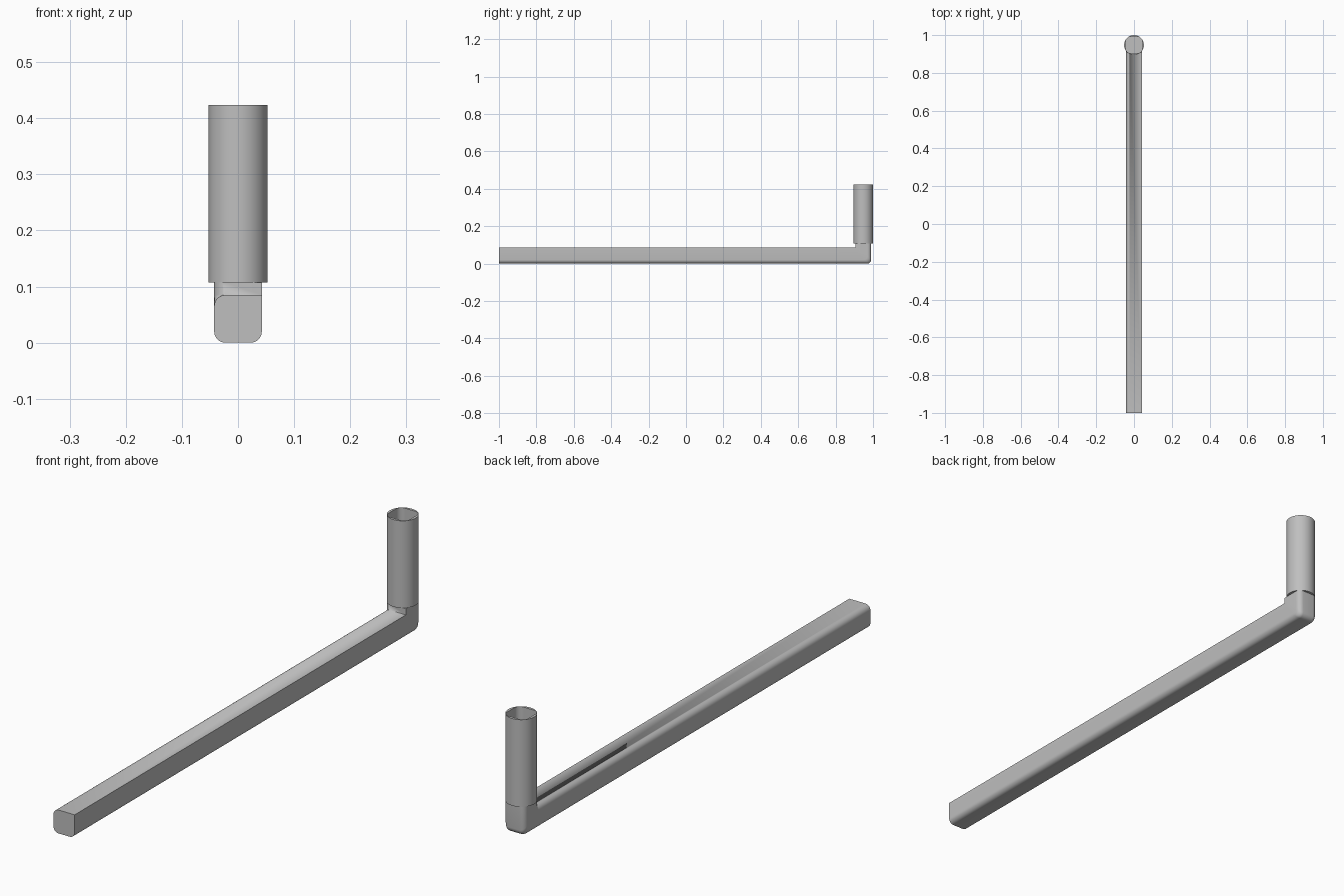
import bpy, bmesh, math

if "Cube" in bpy.data.objects:
    bpy.data.objects.remove(bpy.data.objects["Cube"])

HALF = 0.0425      # half width of the square bar
ROUND = 0.02       # corner radius of the bar
POST_Y = 0.9475    # centre of the upright
SLEEVE_R = 0.0525
SLEEVE_Z0, SLEEVE_Z1 = 0.107, 0.424

grey = bpy.data.materials.new("metal_grey")
grey.diffuse_color = (0.52, 0.52, 0.52, 1)
grey.use_nodes = True
grey.node_tree.nodes["Principled BSDF"].inputs["Base Color"].default_value = grey.diffuse_color


def finish(bm, name):
    bmesh.ops.remove_doubles(bm, verts=bm.verts, dist=1e-5)
    bmesh.ops.recalc_face_normals(bm, faces=bm.faces)
    mesh = bpy.data.meshes.new(name)
    bm.to_mesh(mesh)
    bm.free()
    mesh.materials.append(grey)
    obj = bpy.data.objects.new(name, mesh)
    bpy.context.collection.objects.link(obj)
    bpy.ops.object.select_all(action='DESELECT')
    bpy.context.view_layer.objects.active = obj
    obj.select_set(True)
    bpy.ops.object.shade_smooth_by_angle(angle=math.radians(30))
    return obj


def bridge(bm, a, b):
    n = len(a)
    for i in range(n):
        bm.faces.new((a[i], a[(i + 1) % n], b[(i + 1) % n], b[i]))


# Bar section as (x, distance from the inner side): three round corners, one sharp
section = [(HALF, 0.0)]
k, steps = HALF - ROUND, 6
for cx, cd, start in ((-k, HALF - k, 270), (-k, HALF + k, 180), (k, HALF + k, 90)):
    for i in range(steps + 1):
        a = math.radians(start - 90 * i / steps)
        section.append((cx + ROUND * math.cos(a), cd + ROUND * math.sin(a)))

# Bent bar: section swept along the arm, round the elbow and up the short post
inner_y, inner_z = POST_Y - HALF, 2 * HALF
rings = [[(x, -1.0, inner_z - d) for x, d in section]]
for i in range(steps + 1):
    a = math.radians(90 * i / steps)
    ring = []
    for x, d in section:
        r = min(d, ROUND)
        ring.append((x, inner_y + d - r + r * math.sin(a),
                     inner_z - d + r - r * math.cos(a)))
    rings.append(ring)
rings.append([(x, inner_y + d, SLEEVE_Z0) for x, d in section])

bm = bmesh.new()
loops = [[bm.verts.new(p) for p in ring] for ring in rings]
for a, b in zip(loops, loops[1:]):
    bridge(bm, a, b)
bm.faces.new(loops[0])
bm.faces.new(loops[-1])
finish(bm, "bent_bar")


# Sleeve: round outside, rounded square socket inside
def socket_radius(t):
    c, s = abs(math.cos(t)), abs(math.sin(t))
    rho = HALF / max(c, s)
    if min(c, s) * rho > k:
        rho = k * (c + s) + math.sqrt(ROUND ** 2 - k ** 2 * (c - s) ** 2)
    return rho


bm = bmesh.new()
angles = [2 * math.pi * i / 64 for i in range(64)]
loops = []
for radius, z in ((lambda t: SLEEVE_R, SLEEVE_Z0), (lambda t: SLEEVE_R, SLEEVE_Z1),
                  (socket_radius, SLEEVE_Z1), (socket_radius, SLEEVE_Z0)):
    loops.append([bm.verts.new((radius(t) * math.cos(t),
                                POST_Y + radius(t) * math.sin(t), z)) for t in angles])
for i in range(4):
    bridge(bm, loops[i], loops[(i + 1) % 4])
finish(bm, "handle_sleeve")
